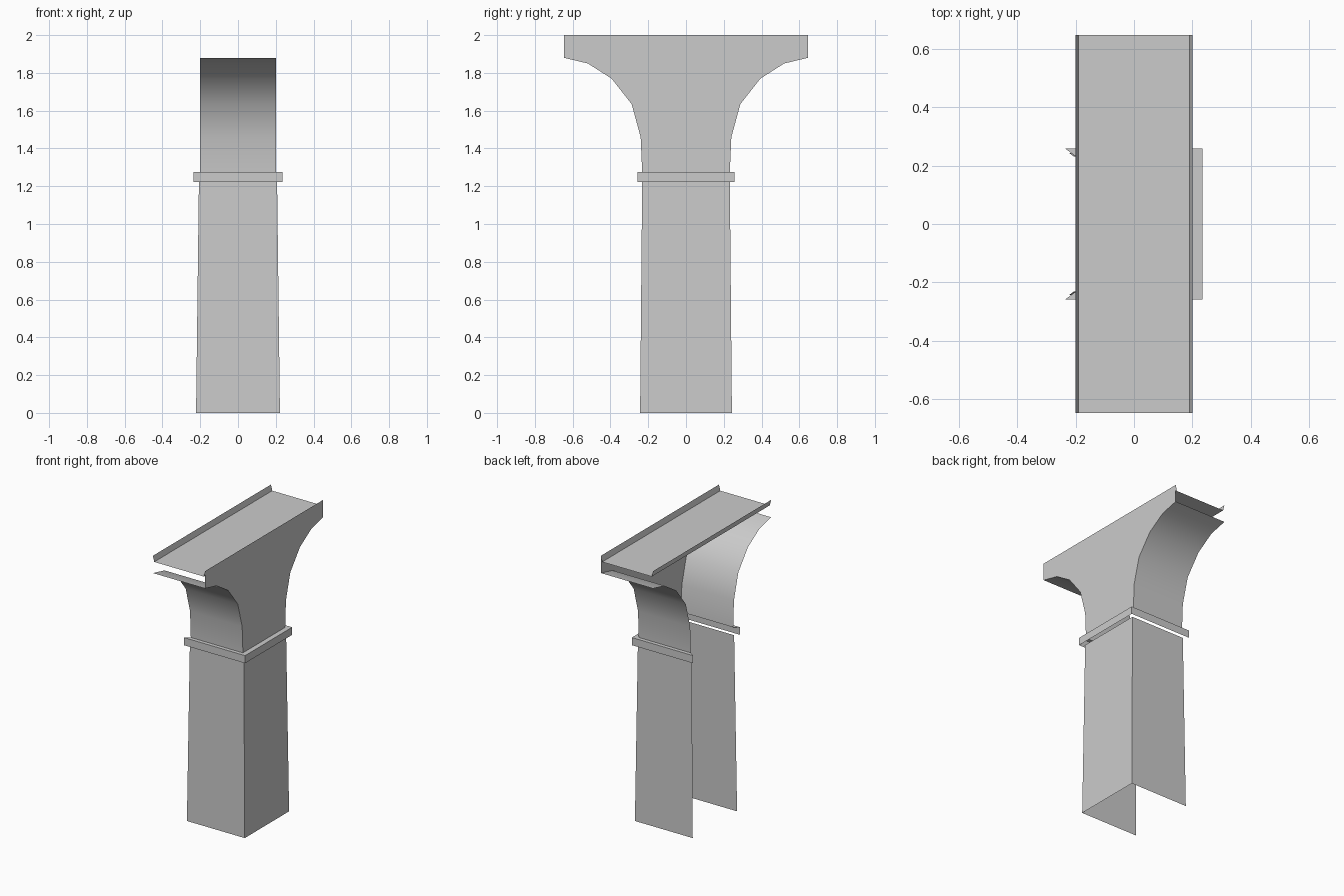
import bpy, bmesh, math

cube = bpy.data.objects.get("Cube")
if cube:
    bpy.data.objects.remove(cube, do_unlink=True)

# One plain grey for the whole shell
grey = bpy.data.materials.new("stone grey")
grey.use_nodes = True
colour = (0.6, 0.6, 0.6, 1)
grey.diffuse_color = colour
grey.node_tree.nodes["Principled BSDF"].inputs["Base Color"].default_value = colour


def add_object(name, bm, smooth=False):
    mesh = bpy.data.meshes.new(name)
    bm.to_mesh(mesh)
    bm.free()
    mesh.materials.append(grey)
    obj = bpy.data.objects.new(name, mesh)
    bpy.context.collection.objects.link(obj)
    for poly in mesh.polygons:
        poly.use_smooth = smooth
    return obj


def loft(name, rows, smooth=False):
    """Skin an open sheet through rows of points."""
    bm = bmesh.new()
    grid = [[bm.verts.new(p) for p in row] for row in rows]
    for low, high in zip(grid, grid[1:]):
        for i in range(len(low) - 1):
            bm.faces.new((low[i], high[i], high[i + 1], low[i + 1]))
    return add_object(name, bm, smooth)


def three_sides(x, y, z):
    """Back, right and front corners; the -x side stays open."""
    return [(-x, y, z), (x, y, z), (x, -y, z), (-x, -y, z)]


HALF_X, HALF_Y = 0.2, 0.647
TRIM_LOW, TRIM_TOP, DECK_Z, TOP_Z = 1.222, 1.275, 1.96, 2.0

# Tapered shaft
loft("pillar_shaft", [three_sides(0.222, 0.243, 0),
                      three_sides(0.207, 0.232, TRIM_LOW)])

# Collar with a mitred top ledge and open underside
loft("collar_trim", [three_sides(0.235, 0.258, TRIM_LOW),
                     three_sides(0.235, 0.258, TRIM_TOP),
                     three_sides(HALF_X, 0.232, TRIM_TOP)])

# Flaring bracket profile (y, z)
flare = [(0.232, TRIM_TOP), (0.24, 1.46), (0.288, 1.635),
         (0.394, 1.77), (0.52, 1.85), (HALF_Y, 1.88)]

# Curved undersides, front and back
for name, side in (("front_curve", -1), ("back_curve", 1)):
    loft(name, [[(-side * HALF_X, side * y, z), (side * HALF_X, side * y, z)]
                for y, z in flare], smooth=True)

# Flat bracket side
bm = bmesh.new()
outline = flare + [(HALF_Y, TOP_Z), (-HALF_Y, TOP_Z)]
outline += [(-y, z) for y, z in reversed(flare)]
bm.faces.new([bm.verts.new((HALF_X, y, z)) for y, z in outline])
add_object("bracket_side", bm)

# Recessed deck with a thin raised lip along both long edges
section = [(-HALF_X, TOP_Z), (-0.19, DECK_Z), (0.19, DECK_Z), (HALF_X, TOP_Z)]
loft("top_deck", [[(x, y, z) for x, z in section] for y in (HALF_Y, -HALF_Y)])
